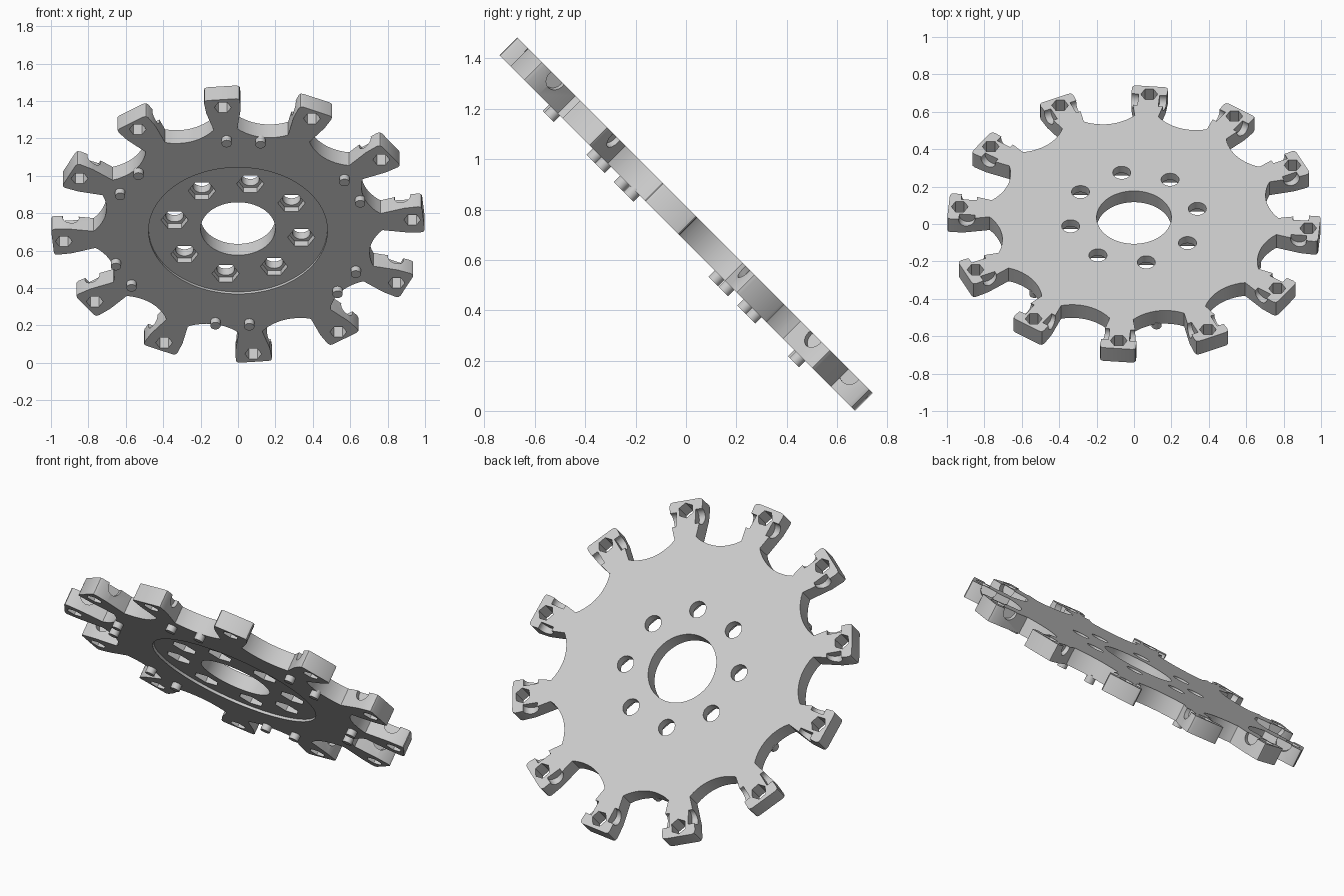
import bpy, bmesh
from math import sin, cos, radians, pi
from mathutils import Matrix, Vector

if "Cube" in bpy.data.objects:
    bpy.data.objects.remove(bpy.data.objects["Cube"])

HALF = 0.05          # half thickness of the wheel
TABS = 12
START = -5           # angle of the first tab
TILT = Matrix.Translation((0, 0, 0.742)) @ Matrix.Rotation(radians(-45), 4, 'X')

grey = bpy.data.materials.new("light_grey")
grey.use_nodes = True
grey.diffuse_color = (0.6, 0.6, 0.6, 1)
grey.node_tree.nodes["Principled BSDF"].inputs["Base Color"].default_value = (0.6, 0.6, 0.6, 1)


def turn(deg):
    return Matrix.Rotation(radians(deg), 4, 'Z')


def make(name, bm):
    bmesh.ops.recalc_face_normals(bm, faces=bm.faces)
    mesh = bpy.data.meshes.new(name)
    bm.to_mesh(mesh)
    bm.free()
    mesh.materials.append(grey)
    ob = bpy.data.objects.new(name, mesh)
    bpy.context.collection.objects.link(ob)
    return ob


def prism(bm, radius, low, high, matrix=Matrix(), sides=40):
    """Upright cylinder or prism between two heights."""
    mid = Matrix.Translation((0, 0, (low + high) / 2))
    bmesh.ops.create_cone(bm, cap_ends=True, segments=sides, radius1=radius,
                          radius2=radius, depth=high - low, matrix=matrix @ mid)


def ring(count, radius, start):
    """Positions evenly spaced on a circle."""
    for i in range(count):
        a = radians(start + 360 * i / count)
        yield Matrix.Translation((radius * cos(a), radius * sin(a), 0))


# Outline of one tab (radial, tangential), then a scalloped gap
half_tab = [(0.757 + 0.013, 0.063), (0.90, 0.092), (0.975, 0.097),
            (0.99, 0.092), (0.995, 0.078)]
tab = [(r, -t) for r, t in half_tab] + [(r, t) for r, t in reversed(half_tab)]
outline = []
for i in range(TABS):
    angle = START + 360 * i / TABS
    outline += [turn(angle) @ Vector((r, t, -HALF)) for r, t in tab]
    for k in range(1, 12):
        s = k / 6 - 1
        outline.append(turn(angle + 15) @ Vector((0.718 + 0.04 * s * s, 0.138 * s, -HALF)))

bm = bmesh.new()
face = bm.faces.new([bm.verts.new(p) for p in outline])
out = bmesh.ops.extrude_face_region(bm, geom=[face])
bmesh.ops.translate(bm, vec=(0, 0, 2 * HALF),
                    verts=[v for v in out["geom"] if isinstance(v, bmesh.types.BMVert)])
wheel = make("wheel_body", bm)

cutters = []

# Shallow round recess on the underside
bm = bmesh.new()
prism(bm, 0.478, -0.2, -HALF + 0.015, sides=96)
cutters.append(make("recess_cutter", bm))

# Centre bore and bolt holes
bm = bmesh.new()
prism(bm, 0.2, -0.2, 0.2, sides=72)
for m in ring(8, 0.345, 11):
    prism(bm, 0.048, -0.2, 0.2, m, 32)
cutters.append(make("hole_cutter", bm))

# Hexagonal nut pockets around the bolt holes
bm = bmesh.new()
for m in ring(8, 0.345, 11):
    prism(bm, 0.073, -0.2, 0, m @ turn(90), 6)
cutters.append(make("nut_pocket_cutter", bm))

# Hexagonal holes through the tabs
bm = bmesh.new()
for m in ring(TABS, 0.935, START):
    prism(bm, 0.045, -0.2, 0.2, m @ turn(90), 6)
cutters.append(make("tab_hole_cutter", bm))

# Half-round grooves in both sides of each tab
bm = bmesh.new()
for i in range(TABS):
    for side in (-90, 90):
        m = (turn(START + 30 * i) @ Matrix.Translation((0.89, 0, 0.04))
             @ Matrix.Rotation(radians(side), 4, 'X'))
        prism(bm, 0.043, 0.056, 0.12, m, 28)
cutters.append(make("groove_cutter", bm))

for c in cutters:
    c.hide_render = True
    mod = wheel.modifiers.new(c.name, 'BOOLEAN')
    mod.operation, mod.solver, mod.object = 'DIFFERENCE', 'EXACT', c

# Bake the cuts and drop the cutters
bpy.context.view_layer.update()
baked = bpy.data.meshes.new_from_object(wheel.evaluated_get(bpy.context.evaluated_depsgraph_get()))
wheel.modifiers.clear()
wheel.data = baked
for c in cutters:
    bpy.data.objects.remove(c)

# Locating pins in pairs on the underside
bm = bmesh.new()
for start in (25, 40):
    for m in ring(6, 0.695, start):
        prism(bm, 0.027, -HALF - 0.035, -HALF + 0.01, m, 24)
pins = make("locating_pins", bm)

for ob in (wheel, pins):
    ob.matrix_world = TILT
    bpy.ops.object.select_all(action='DESELECT')
    ob.select_set(True)
    bpy.context.view_layer.objects.active = ob
    bpy.ops.object.shade_smooth_by_angle(angle=radians(30))
